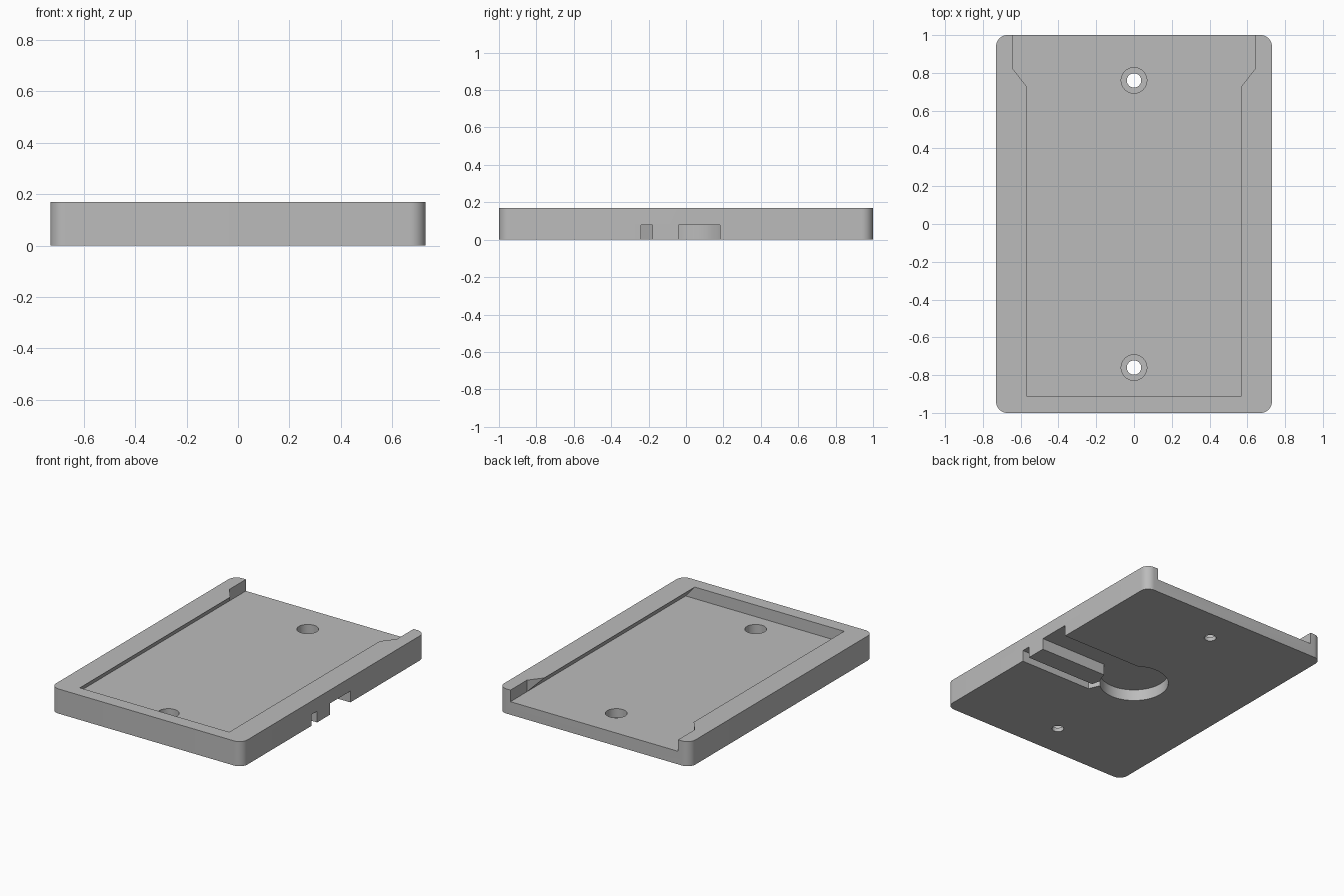
import bpy, bmesh, math
from mathutils import Vector

if "Cube" in bpy.data.objects:
    bpy.data.objects.remove(bpy.data.objects["Cube"], do_unlink=True)

HALF_X, HALF_Y, HEIGHT = 0.73, 1.0, 0.17
FLOOR, GROOVE = 0.09, 0.078
LIP, WIDE = 0.57, 0.64

grey = bpy.data.materials.new("plain grey")
grey.use_nodes = True
grey.diffuse_color = (0.5, 0.5, 0.5, 1)
grey.node_tree.nodes["Principled BSDF"].inputs["Base Color"].default_value = (0.5, 0.5, 0.5, 1)


def extrude(name, points, offset):
    """Closed prism from a flat outline swept along an offset."""
    bm = bmesh.new()
    face = bm.faces.new([bm.verts.new(p) for p in points])
    swept = bmesh.ops.extrude_face_region(bm, geom=[face])["geom"]
    moved = [g for g in swept if isinstance(g, bmesh.types.BMVert)]
    bmesh.ops.translate(bm, verts=moved, vec=Vector(offset))
    bmesh.ops.recalc_face_normals(bm, faces=bm.faces)
    mesh = bpy.data.meshes.new(name)
    bm.to_mesh(mesh)
    bm.free()
    mesh.materials.append(grey)
    obj = bpy.data.objects.new(name, mesh)
    bpy.context.collection.objects.link(obj)
    return obj


def slab(name, outline, bottom, top):
    return extrude(name, [(x, y, bottom) for x, y in outline], (0, 0, top - bottom))


def arc(cx, cy, radius, start, sweep, steps):
    angles = [start + sweep * i / steps for i in range(steps + 1)]
    return [(cx + radius * math.cos(a), cy + radius * math.sin(a)) for a in angles]


def circle(cx, cy, radius, steps):
    return arc(cx, cy, radius, 0, math.tau, steps)[:-1]


# Plate with rounded vertical corners
r = 0.06
outline = []
for i, (sx, sy) in enumerate([(1, 1), (-1, 1), (-1, -1), (1, -1)]):
    outline += arc(sx * (HALF_X - r), sy * (HALF_Y - r), r, i * math.pi / 2, math.pi / 2, 10)
plate = slab("mounting_plate", outline, 0, HEIGHT)

cutters = []

# Dovetail pocket, open at the back
profile = [(-WIDE, FLOOR), (WIDE, FLOOR), (LIP, HEIGHT), (LIP, 0.3), (-LIP, 0.3), (-LIP, HEIGHT)]
cutters.append(extrude("pocket_cutter", [(x, -0.91, z) for x, z in profile], (0, 2.1, 0)))

# Wider straight entrance with tapered shoulders
side = [(LIP, 0.73), (WIDE, 0.82), (WIDE, 1.2)]
entrance = side + [(-x, y) for x, y in reversed(side)]
cutters.append(slab("entrance_cutter", entrance, FLOOR, 0.3))

# Counterbored screw holes
for y in (-0.76, 0.76):
    cutters.append(slab("counterbore_cutter", circle(0, y, 0.068, 40), 0.028, 0.2))
    cutters.append(slab("screw_hole_cutter", circle(0, y, 0.038, 32), -0.1, 0.2))

# Round recess underneath with a wide and a narrow channel to the right edge
cutters.append(slab("recess_cutter", circle(0, 0, 0.22, 64), -0.1, GROOVE))
wide = [(0, -0.04), (0.8, -0.04), (0.8, 0.182), (0, 0.182)]
cutters.append(slab("wide_channel_cutter", wide, -0.1, GROOVE))
narrow = [(0.8, -0.24), (0.18, -0.24), (0.146, -0.163), (0.12, -0.1),
          (0.18, -0.1), (0.2, -0.18), (0.8, -0.18)]
cutters.append(slab("narrow_channel_cutter", narrow, -0.1, GROOVE))

# Carve the plate and remove the cutters
bpy.ops.object.select_all(action="DESELECT")
bpy.context.view_layer.objects.active = plate
plate.select_set(True)
for cutter in cutters:
    cutter.hide_render = True
    mod = plate.modifiers.new("cut", "BOOLEAN")
    mod.operation = "DIFFERENCE"
    mod.solver = "EXACT"
    mod.object = cutter
    bpy.ops.object.modifier_apply(modifier=mod.name)
    bpy.data.objects.remove(cutter, do_unlink=True)

bpy.ops.object.shade_smooth_by_angle(angle=math.radians(30))
